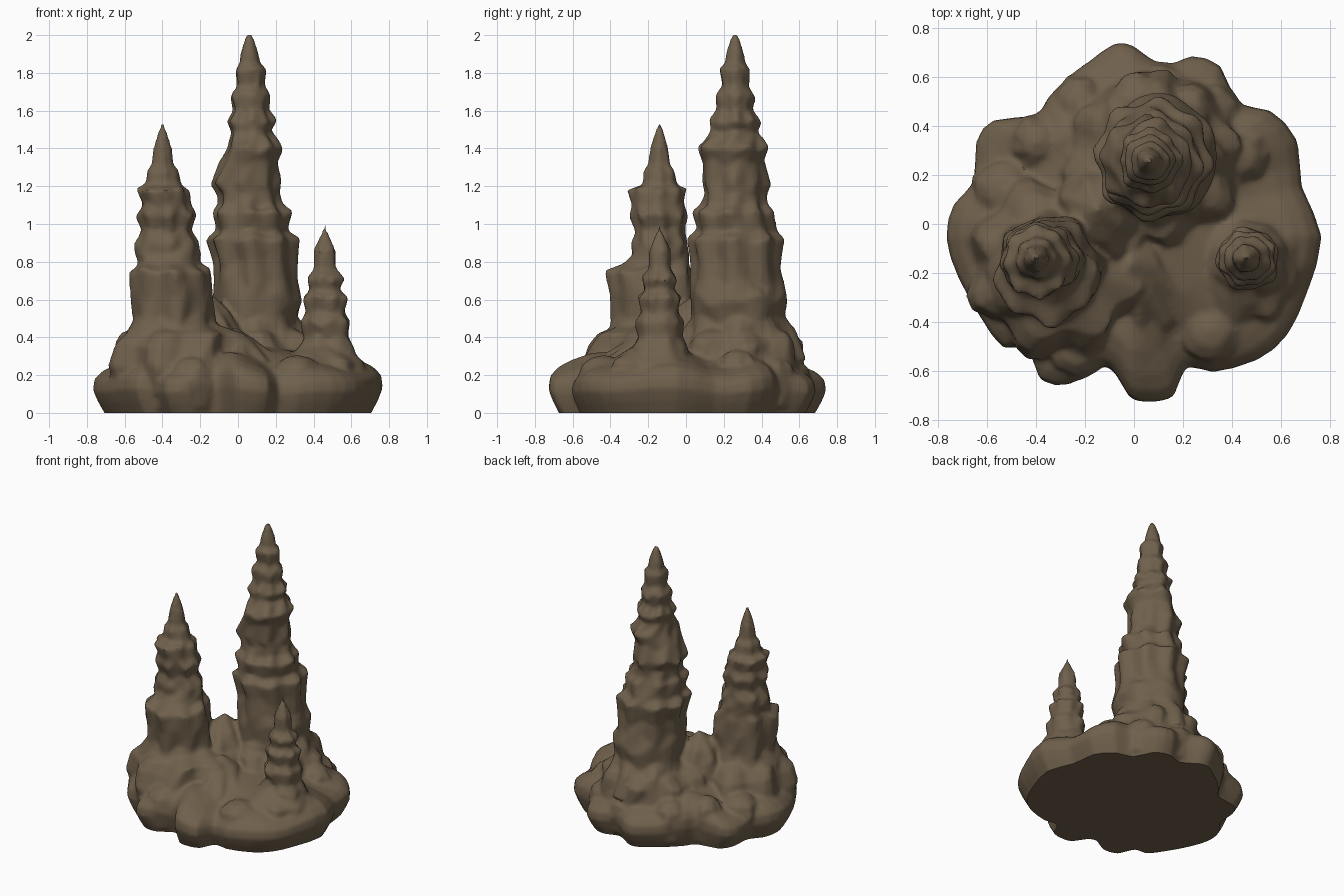
import bpy, bmesh, math, random

rock = bpy.data.materials.new("brown rock")
rock.diffuse_color = (0.16, 0.117, 0.072, 1)
parts = []


def loft(name, rings, tip):
    """Skin a stack of equal-length rings, capped below and pointed on top."""
    bm = bmesh.new()
    vs = [[bm.verts.new(p) for p in ring] for ring in rings]
    n = len(vs[0])
    for a, b in zip(vs, vs[1:]):
        for i in range(n):
            j = (i + 1) % n
            bm.faces.new((a[i], a[j], b[j], b[i]))
    bm.faces.new(vs[0][::-1])
    t = bm.verts.new(tip)
    for i in range(n):
        bm.faces.new((vs[-1][i], vs[-1][(i + 1) % n], t))
    me = bpy.data.meshes.new(name)
    bm.to_mesh(me)
    bm.free()
    me.materials.append(rock)
    ob = bpy.data.objects.new(name, me)
    bpy.context.collection.objects.link(ob)
    parts.append(ob)


def lobes(rng, amp):
    """Random scalloped outline factor as a function of angle."""
    terms = [(k, rng.uniform(0, 6.28), amp * w) for k, w in ((3, .35), (5, .5), (8, .65))]
    return lambda t: 1 - amp * .4 + sum(a * math.sin(k * t + p) for k, p, a in terms)


def spire(name, rows, tip, seed, amp=.1, n=40):
    """Rows are (z, x min, x max, y min, y max); each row has dripping lobes."""
    rng = random.Random(seed)
    flutes = lobes(rng, amp * 1.1)
    rings = []
    for k, (z, x0, x1, y0, y1) in enumerate(rows):
        own, sag = lobes(rng, amp * 1.1), lobes(rng, 1)
        gap = min(z - rows[k - 1][0], rows[k + 1][0] - z) if 0 < k < len(rows) - 1 else 0
        ring = []
        for i in range(n):
            t = i * math.tau / n
            f = (flutes(t) + own(t)) / 2 + .01
            ring.append(((x0 + x1) / 2 + f * (x1 - x0) / 2 * math.cos(t),
                         (y0 + y1) / 2 + f * (y1 - y0) / 2 * math.sin(t),
                         z + gap * .3 * (sag(t) - .6)))
        rings.append(ring)
    loft(name, rings, tip)


# tall, middle and short spires
spire("tall_spire", [
    (.28, -.22, .40, -.08, .62), (.42, -.17, .35, -.02, .58), (.50, -.13, .32, .02, .53),
    (.60, -.14, .35, .01, .54), (.70, -.13, .31, .02, .51), (.80, -.13, .31, .03, .50),
    (.92, -.17, .32, .01, .52), (.96, -.12, .26, .05, .48),
    (1.06, -.14, .28, .03, .46), (1.10, -.11, .23, .08, .43), (1.16, -.11, .22, .09, .42),
    (1.22, -.15, .22, .08, .44), (1.33, -.10, .21, .08, .41), (1.40, -.06, .24, .05, .44),
    (1.45, -.05, .20, .10, .40), (1.49, -.04, .17, .13, .38), (1.54, -.07, .20, .12, .40),
    (1.60, -.03, .16, .16, .35), (1.68, -.05, .17, .15, .37), (1.73, -.01, .14, .19, .33),
    (1.82, -.02, .15, .17, .34), (1.85, .005, .115, .205, .315), (1.90, .01, .11, .21, .31),
    (1.98, .035, .085, .235, .285)], (.06, .26, 2.03), 4)
spire("middle_spire", [
    (.28, -.64, -.08, -.46, .10), (.42, -.60, -.12, -.43, .06), (.50, -.56, -.13, -.39, .04),
    (.62, -.57, -.13, -.40, .04), (.75, -.57, -.15, -.42, .03), (.79, -.53, -.20, -.33, .02),
    (.84, -.55, -.20, -.29, .01), (.90, -.55, -.21, -.29, .01), (.97, -.51, -.25, -.27, -.01),
    (1.05, -.54, -.22, -.30, .01), (1.10, -.51, -.25, -.29, -.01),
    (1.18, -.54, -.26, -.31, .00), (1.21, -.49, -.30, -.23, -.05),
    (1.28, -.485, -.315, -.225, -.055), (1.31, -.46, -.34, -.20, -.08),
    (1.39, -.45, -.35, -.19, -.09), (1.50, -.42, -.38, -.16, -.12)], (-.4, -.14, 1.55), 9)
spire("short_spire", [
    (.22, .27, .65, -.33, .04), (.34, .31, .63, -.30, .01), (.40, .35, .59, -.26, -.02),
    (.48, .33, .60, -.28, -.01), (.53, .36, .57, -.24, -.04), (.61, .34, .59, -.26, -.02),
    (.65, .38, .54, -.22, -.06), (.71, .36, .57, -.24, -.04),
    (.76, .40, .52, -.20, -.08), (.85, .40, .52, -.20, -.08),
    (.95, .44, .48, -.16, -.12)], (.46, -.14, 1.0), 5)

# lumpy skirts around the spire feet and the ridge joining the two larger ones
spire("tall_skirt", [
    (.10, -.34, .50, -.15, .64), (.26, -.32, .47, -.12, .63), (.37, -.28, .43, -.09, .61),
    (.42, -.22, .37, -.05, .57)], (.07, .26, .55), 11, .13)
spire("middle_skirt", [
    (.10, -.70, .06, -.54, .24), (.25, -.69, .07, -.56, .22), (.36, -.67, .07, -.52, .18),
    (.42, -.62, .04, -.47, .14)], (-.35, -.15, .55), 14, .13)
spire("short_skirt", [
    (.10, .20, .70, -.46, .10), (.27, .24, .67, -.42, .07), (.32, .28, .62, -.34, .03)],
    (.46, -.14, .44), 21, .13)
spire("ridge", [
    (.2, -.36, .10, -.20, .28), (.44, -.31, .03, -.15, .24), (.54, -.27, -.04, -.08, .18)],
    (-.15, .06, .64), 23, .1)
spire("front_lump", [
    (.1, -.16, .22, -.52, -.08), (.28, -.13, .20, -.46, -.06), (.38, -.08, .10, -.32, -.06)],
    (-.02, -.16, .46), 31, .1)

# broad base slab: lobed outline swept through a rounded profile
outline = [
    (.76, -.05), (.68, .15), (.66, .34), (.55, .46), (.42, .49), (.35, .64), (.23, .68),
    (.12, .64), (0, .72), (-.08, .73), (-.18, .66), (-.25, .61), (-.35, .51), (-.40, .44),
    (-.57, .42), (-.64, .33), (-.65, .17), (-.73, .08), (-.76, -.06), (-.71, -.22),
    (-.62, -.38), (-.53, -.50), (-.43, -.50), (-.38, -.63), (-.26, -.65), (-.15, -.58),
    (-.08, -.60), (-.02, -.70), (.05, -.72), (.16, -.70), (.21, -.58), (.32, -.60),
    (.50, -.55), (.62, -.45), (.70, -.28)]
# resample the outline with one rounded point between each pair
pts = []
for i, p in enumerate(outline):
    q, o, r = outline[(i + 1) % 35], outline[i - 1], outline[(i + 2) % 35]
    pts.append(p)
    pts.append(tuple((9 * (p[c] + q[c]) - o[c] - r[c]) / 16 for c in (0, 1)))
rng = random.Random(3)
wave = lobes(rng, .35)
rings = []
for z, s in ((-.04, .91), (0, .94), (.06, .98), (.12, 1.01), (.18, 1), (.22, .95), (.25, .87),
             (.28, .74), (.32, .5), (.35, .25)):
    ring = []
    for x, y in pts:
        t, d = math.atan2(y, x), math.hypot(x, y)
        d += (.66 - d) * (1 - s) * 1.2             # outline softens away from the rim
        h = z * (1 + .35 * (wave(t) - .88)) if z < .3 else z
        ring.append((d * s * math.cos(t), d * s * math.sin(t), h))
    rings.append(ring)
loft("base", rings, (0, 0, .36))

# rounded boulders bulging from the rim
for k in range(13):
    t = k * math.tau / 13 + rng.uniform(-.12, .12)
    r, w, h = .53 + rng.uniform(-.03, .03), rng.uniform(.12, .15), rng.uniform(.24, .34)
    x, y = r * math.cos(t), r * math.sin(t)
    spire(f"rim_boulder_{k + 1}", [
        (z * h, x - w * s, x + w * s, y - w * s, y + w * s)
        for z, s in ((.1, .8), (.5, 1), (.8, .85), (.94, .5))], (x, y, h), 40 + k, .08, 16)

# fuse everything into one continuous rock
bpy.ops.object.select_all(action='DESELECT')
for ob in parts:
    ob.select_set(True)
bpy.context.view_layer.objects.active = parts[0]
bpy.ops.object.join()
rocks = bpy.context.view_layer.objects.active
rocks.name = "rock_spire_cluster"
fuse = rocks.modifiers.new("fuse", 'REMESH')
fuse.mode, fuse.voxel_size = 'VOXEL', .014
soft = rocks.modifiers.new("soften", 'SMOOTH')
soft.factor, soft.iterations = .5, 4
for m in (fuse.name, soft.name):
    bpy.ops.object.modifier_apply(modifier=m)

# slice the underside flat on the ground
bm = bmesh.new()
bm.from_mesh(rocks.data)
cut = bmesh.ops.bisect_plane(bm, geom=bm.verts[:] + bm.edges[:] + bm.faces[:],
                             plane_co=(0, 0, 0), plane_no=(0, 0, 1), clear_inner=True)
bmesh.ops.contextual_create(bm, geom=[e for e in cut["geom_cut"]
                                      if isinstance(e, bmesh.types.BMEdge)])
for v in bm.verts:
    v.co.z = min(v.co.z, 2)
for f in bm.faces:
    f.material_index = 0
bm.to_mesh(rocks.data)
bm.free()
bpy.ops.object.shade_smooth_by_angle(angle=math.radians(45))
